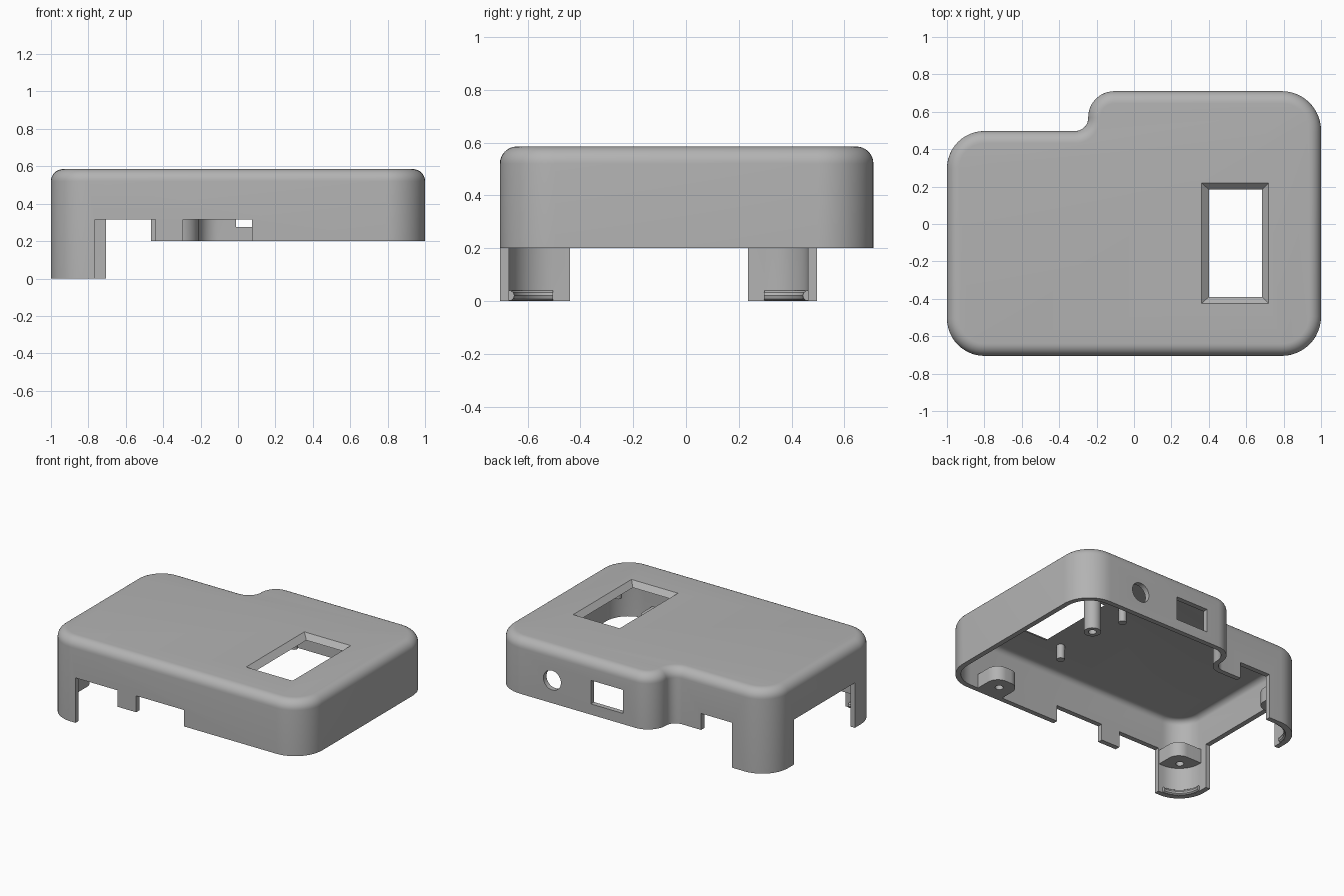
import bpy, bmesh
from math import sin, cos, pi, atan2
from mathutils import Vector

if "Cube" in bpy.data.objects:
    bpy.data.objects.remove(bpy.data.objects["Cube"])

TOP, WALL, RIM, NOTCH = 0.585, 0.035, 0.2, 0.315

grey = bpy.data.materials.new("plain grey plastic")
grey.use_nodes = True
grey.diffuse_color = (0.45, 0.45, 0.45, 1)
grey.node_tree.nodes["Principled BSDF"].inputs["Base Color"].default_value = (0.45, 0.45, 0.45, 1)


def rounded(corners, inset=0, steps=12):
    """Counter-clockwise corners (x, y, radius) -> rounded loop, moved inward by inset."""
    loop = []
    n = len(corners)
    for i, (x, y, r) in enumerate(corners):
        p = Vector((x, y))
        a = (p - Vector(corners[i - 1][:2])).normalized()
        b = (Vector(corners[(i + 1) % n][:2]) - p).normalized()
        turn = 1 if a.cross(b) > 0 else -1
        normal = Vector((-a.y, a.x)) * turn
        centre = p - a * r + normal * r
        radius = max(r - turn * inset, 0.0)
        if r == 0:
            loop.append(p)
            continue
        start = atan2(-normal.y, -normal.x)
        for k in range(steps + 1):
            t = start + turn * (pi / 2) * k / steps
            loop.append(centre + Vector((cos(t), sin(t))) * radius)
    return loop


def loft(name, layers):
    """Skin a stack of (loop, z) layers and cap both ends."""
    bm = bmesh.new()
    rings = [[bm.verts.new((p[0], p[1], z)) for p in loop] for loop, z in layers]
    for low, high in zip(rings, rings[1:]):
        for i in range(len(low)):
            j = (i + 1) % len(low)
            bm.faces.new((low[i], low[j], high[j], high[i]))
    bm.faces.new(rings[0][::-1])
    bm.faces.new(rings[-1])
    bmesh.ops.recalc_face_normals(bm, faces=bm.faces)
    mesh = bpy.data.meshes.new(name)
    bm.to_mesh(mesh)
    bm.free()
    mesh.materials.append(grey)
    obj = bpy.data.objects.new(name, mesh)
    bpy.context.collection.objects.link(obj)
    return obj


def rect(x0, x1, y0, y1):
    return [(x0, y0), (x1, y0), (x1, y1), (x0, y1)]


def circle(x, y, r, n=32):
    return [(x + r * cos(2 * pi * k / n), y + r * sin(2 * pi * k / n)) for k in range(n)]


def box(x0, x1, y0, y1, z0, z1):
    return loft("cutter", [(rect(x0, x1, y0, y1), z0), (rect(x0, x1, y0, y1), z1)])


def cut(obj, cutter):
    """Subtract the cutter and throw it away."""
    cutter.hide_render = True
    mod = obj.modifiers.new("cut", 'BOOLEAN')
    mod.operation, mod.solver, mod.object = 'DIFFERENCE', 'EXACT', cutter
    bpy.context.view_layer.objects.active = obj
    bpy.ops.object.modifier_apply(modifier=mod.name)
    bpy.data.objects.remove(cutter)


def smooth(obj):
    bpy.ops.object.select_all(action='DESELECT')
    obj.select_set(True)
    bpy.context.view_layer.objects.active = obj
    bpy.ops.object.shade_smooth_by_angle(angle=0.6)


# Case outline with the stepped back edge
outline = [(-1, -0.705, 0.2), (1, -0.705, 0.21), (1, 0.71, 0.21),
           (-0.245, 0.71, 0.14), (-0.245, 0.497, 0.07), (-1, 0.497, 0.2)]


def domed(name, inset, bottom, top, fillet):
    layers = [(rounded(outline, inset), bottom)]
    for k in range(9):
        t = pi / 2 * k / 8
        layers.append((rounded(outline, inset + fillet * (1 - cos(t))),
                       top - fillet + fillet * sin(t)))
    return loft(name, layers)


# Hollow shell
shell = domed("case_shell", 0, 0, TOP, 0.065)
cut(shell, domed("cutter", WALL, -0.1, TOP - WALL, 0.04))

# Raised rim, leaving only the two corner legs at full depth
cut(shell, box(-0.5, 1.1, -1, 1, -0.2, RIM))
for x0, x1, y0, y1 in [(-0.765, -0.44, -0.8, -0.6), (-0.295, 0.075, -0.8, -0.6),
                       (-0.705, -0.465, 0.4, 0.6), (-1.1, -0.9, -0.44, 0.235)]:
    cut(shell, box(x0, x1, y0, y1, -0.2, NOTCH))

# Bevelled display window
inner, outer = rect(0.4, 0.685, -0.39, 0.185), rect(0.36, 0.72, -0.425, 0.22)
beyond = rect(0.345, 0.735, -0.44, 0.235)
cut(shell, loft("cutter", [(inner, 0.5), (inner, TOP - WALL), (outer, TOP), (beyond, TOP + 0.015)]))

# Back wall openings: rectangular port and round jack
cut(shell, box(-0.01, 0.24, 0.6, 0.8, 0.275, 0.44))
jack = loft("cutter", [(circle(0, 0, 0.068), -0.1), (circle(0, 0, 0.068), 0.1)])
jack.rotation_euler.x = pi / 2
jack.location = (0.54, 0.7, 0.36)
bpy.context.view_layer.update()
cut(shell, jack)
smooth(shell)


def bored(name, loop, z0, z1, x, y):
    """Solid with a screw hole in its underside."""
    obj = loft(name, [(loop, z0), (loop, z1)])
    cut(obj, loft("cutter", [(circle(x, y, 0.026, 20), z0 - 0.1), (circle(x, y, 0.026, 20), z1 - 0.02)]))
    smooth(obj)


# Screw ledges in the leg corners and on the front wall
bored("front_leg_ledge", rounded([(-0.98, -0.685, 0.19), (-0.77, -0.685, 0), (-0.77, -0.49, 0.08),
                                  (-0.98, -0.49, 0)]), RIM, 0.3, -0.87, -0.585)
bored("back_leg_ledge", rounded([(-0.98, 0.282, 0), (-0.77, 0.282, 0.08), (-0.77, 0.477, 0),
                                 (-0.98, 0.477, 0.19)]), RIM, 0.3, -0.87, 0.377)
bored("front_wall_ledge", rounded([(0.53, -0.685, 0), (0.73, -0.685, 0), (0.73, -0.49, 0.08),
                                   (0.53, -0.49, 0.08)]), RIM, 0.3, 0.63, -0.58)

# Long screw tube behind the window
bored("screw_tube", circle(0.63, 0.34, 0.055), RIM, 0.56, 0.63, 0.34)

# Four short display pegs around the window
for x in (0.28, 0.8):
    for y in (-0.39, 0.22):
        peg = loft("display_peg", [(circle(x, y, 0.026, 20), 0.45), (circle(x, y, 0.026, 20), 0.56)])
        smooth(peg)

# Rounded snap ridges inside the leg feet
for name, cy, side in (("front_snap_ridge", -0.505, -1), ("back_snap_ridge", 0.297, 1)):
    curve = bpy.data.curves.new(name, 'CURVE')
    curve.dimensions = '3D'
    curve.bevel_depth, curve.bevel_resolution, curve.use_fill_caps = 0.02, 3, True
    spline = curve.splines.new('POLY')
    spline.points.add(16)
    for k, point in enumerate(spline.points):
        t = pi / 2 * k / 16
        point.co = (-0.8 - 0.165 * cos(t), cy + side * 0.165 * sin(t), 0.02, 1)
    curve.materials.append(grey)
    ridge = bpy.data.objects.new(name, curve)
    bpy.context.collection.objects.link(ridge)
    bpy.ops.object.select_all(action='DESELECT')
    ridge.select_set(True)
    bpy.context.view_layer.objects.active = ridge
    bpy.ops.object.convert(target='MESH')
    smooth(bpy.context.view_layer.objects.active)
